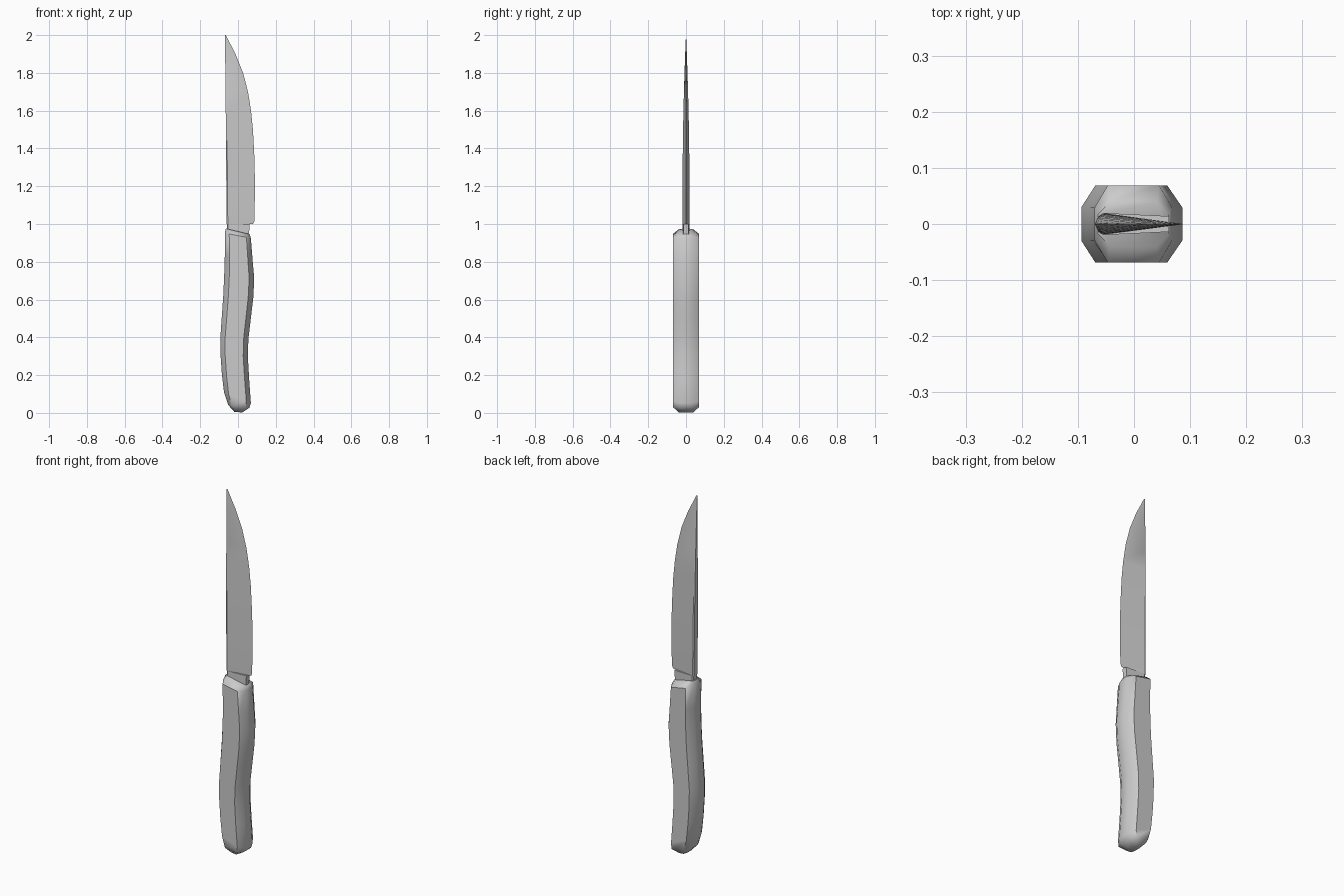
import bpy, bmesh, math


def finish(name, bm, angle):
    bmesh.ops.recalc_face_normals(bm, faces=bm.faces[:])
    mesh = bpy.data.meshes.new(name)
    bm.to_mesh(mesh)
    bm.free()
    obj = bpy.data.objects.new(name, mesh)
    bpy.context.collection.objects.link(obj)
    bpy.ops.object.select_all(action='DESELECT')
    bpy.context.view_layer.objects.active = obj
    obj.select_set(True)
    bpy.ops.object.shade_smooth_by_angle(angle=math.radians(angle))
    return obj


def loft(bm, rings):
    loops = [[bm.verts.new(p) for p in ring] for ring in rings]
    for a, b in zip(loops, loops[1:]):
        n = len(a)
        for i in range(n):
            bm.faces.new((a[i], a[(i + 1) % n], b[(i + 1) % n], b[i]))
    bm.faces.new(loops[0])
    bm.faces.new(loops[-1])


# Handle: octagonal sections given as left x, left z, right x, right z, half depth
sections = [
    (-0.020, 0.006, 0.022, 0.002, 0.038),
    (-0.052, 0.042, 0.060, 0.027, 0.068),
    (-0.074, 0.110, 0.068, 0.052, 0.069),
    (-0.085, 0.200, 0.059, 0.180, 0.069),
    (-0.092, 0.300, 0.052, 0.300, 0.069),
    (-0.094, 0.390, 0.055, 0.390, 0.069),
    (-0.085, 0.520, 0.069, 0.510, 0.069),
    (-0.078, 0.620, 0.081, 0.610, 0.069),
    (-0.073, 0.730, 0.086, 0.710, 0.069),
    (-0.070, 0.830, 0.078, 0.800, 0.069),
    (-0.070, 0.952, 0.068, 0.925, 0.069),
    (-0.064, 0.976, 0.062, 0.946, 0.040),
]


def octagon(xl, zl, xr, zr, h):
    c = 0.17
    pts = [(0, -.43), (c, -1), (1 - c, -1), (1, -.43),
           (1, .43), (1 - c, 1), (c, 1), (0, .43)]
    return [(xl + (xr - xl) * t, h * s, zl + (zr - zl) * t) for t, s in pts]


bm = bmesh.new()
loft(bm, [octagon(*s) for s in sections])
finish("handle", bm, 50)

# Blade: wedge sections given as z, spine x, edge x, spine half thickness
profile = [
    (1.00, -0.060, 0.080, 0.0195), (1.015, -0.060, 0.087, 0.0195),
    (1.20, -0.062, 0.090, 0.0185), (1.35, -0.063, 0.087, 0.0175),
    (1.50, -0.064, 0.079, 0.0155), (1.60, -0.065, 0.069, 0.0135),
    (1.70, -0.066, 0.053, 0.011), (1.80, -0.067, 0.027, 0.008),
    (1.90, -0.068, -0.013, 0.0045), (1.96, -0.069, -0.044, 0.002),
    (2.00, -0.070, -0.069, 0.0003),
]
bm = bmesh.new()
loft(bm, [[(s, -h * .8, z), (s + .006, -h, z), (e, 0, z),
           (s + .006, h, z), (s, h * .8, z)] for z, s, e, h in profile])
finish("blade", bm, 25)

# Tang: thick neck joining the blade to the handle
bm = bmesh.new()
loft(bm, [[(-.058, -.0155, z), (-.052, -.0195, z), (x, -.014, z),
           (x, .014, z), (-.052, .0195, z), (-.058, .0155, z)]
          for z, x in ((.90, .058), (.985, .060), (1.0, .062))])
finish("tang", bm, 25)
